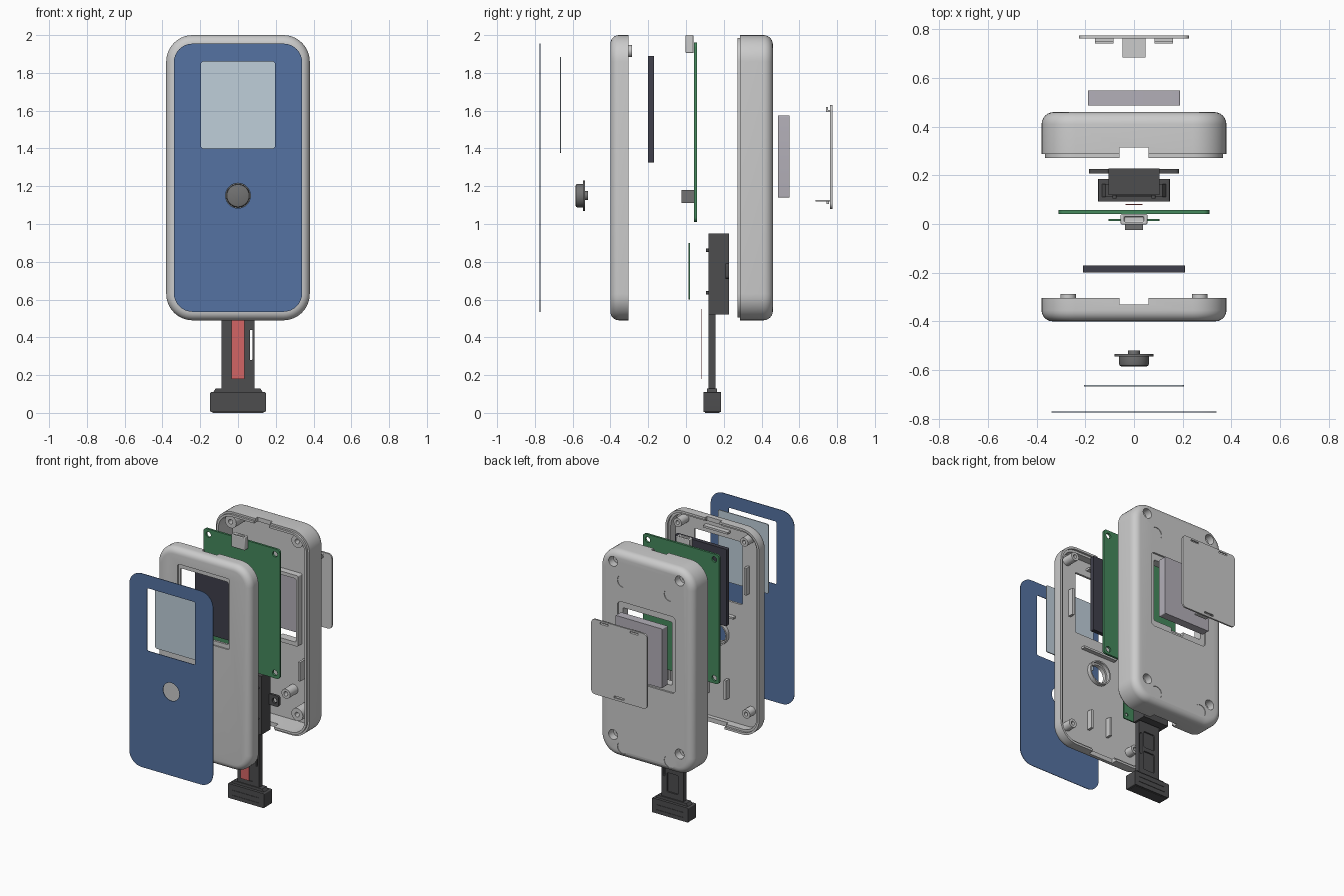
import bpy, bmesh
from math import sin, cos, pi

if "Cube" in bpy.data.objects:
    bpy.data.objects.remove(bpy.data.objects["Cube"])

def mat(name, r, g, b):
    m = bpy.data.materials.new(name)
    m.diffuse_color = (r, g, b, 1)
    m.use_nodes = True
    m.node_tree.nodes["Principled BSDF"].inputs["Base Color"].default_value = m.diffuse_color
    return m

BLUE = mat("blue", .09, .17, .36)
GLASS = mat("pale_glass", .52, .62, .70)
GREEN = mat("green", .06, .25, .11)
DARK = mat("dark_grey", .075, .075, .078)
BUTTON = mat("button_grey", .17, .17, .17)
SCREEN = mat("screen_dark", .05, .05, .07)
CELL = mat("cell_grey", .45, .43, .48)
RED = mat("red", .65, .13, .13)

# ---- helpers: all solids are lofts of rings lying in xz planes ----
def rrect(x0, x1, z0, z1, r, y, n=8):
    if r <= 0:
        return [(x0, y, z0), (x1, y, z0), (x1, y, z1), (x0, y, z1)]
    pts = []
    for k, (cx, cz) in enumerate([(x1-r, z1-r), (x0+r, z1-r), (x0+r, z0+r), (x1-r, z0+r)]):
        for i in range(n + 1):
            a = (k + i / n) * pi / 2
            pts.append((cx + r*cos(a), y, cz + r*sin(a)))
    return pts

def circle(x, z, r, y, n=32):
    return [(x + r*cos(2*pi*i/n), y, z + r*sin(2*pi*i/n)) for i in range(n)]

def loft(name, rings, material=None):
    bm = bmesh.new()
    vs = [[bm.verts.new(p) for p in ring] for ring in rings]
    n = len(vs[0])
    for a, b in zip(vs, vs[1:]):
        for i in range(n):
            bm.faces.new((a[i], a[(i+1) % n], b[(i+1) % n], b[i]))
    bm.faces.new(vs[0])
    bm.faces.new(vs[-1])
    bmesh.ops.recalc_face_normals(bm, faces=bm.faces)
    me = bpy.data.meshes.new(name)
    bm.to_mesh(me)
    bm.free()
    ob = bpy.data.objects.new(name, me)
    bpy.context.collection.objects.link(ob)
    if material:
        me.materials.append(material)
    return ob

def block(name, x0, x1, y0, y1, z0, z1, r=0, material=None):
    return loft(name, [rrect(x0, x1, z0, z1, r, y) for y in (y0, y1)], material)

def rod(name, x, z, r, y0, y1, material=None):
    return loft(name, [circle(x, z, r, y) for y in (y0, y1)], material)

def boolean(ob, other, mode):
    m = ob.modifiers.new(mode, 'BOOLEAN')
    m.operation, m.object, m.solver = mode, other, 'EXACT'
    bpy.context.view_layer.objects.active = ob
    bpy.ops.object.modifier_apply(modifier=m.name)
    bpy.data.objects.remove(other)

def add(ob, *others):
    for o in others:
        boolean(ob, o, 'UNION')

def cut(ob, *others):
    for o in others:
        boolean(ob, o, 'DIFFERENCE')

def case_ring(inset, y):
    return rrect(-.38 + inset, .38 - inset, .49 + inset, 2 - inset, .14 - inset, y, 10)

def edge_round(r, y_face, s):
    """rounded outer edge, from the flat face to the side wall"""
    return [case_ring(r*(1 - sin(a)), y_face + s*r*(1 - cos(a))) for a in [i*pi/12 for i in range(7)]]

SCREWS = [(x, z) for x in (-.27, .27) for z in (.645, 1.915)]

# ---- front label and window lens ----
label = block("front_label", -.34, .34, -.775, -.771, .535, 1.955, .1, BLUE)
cut(label, block("c", -.195, .195, -.8, -.7, 1.4, 1.86, .012), rod("c", 0, 1.15, .066, -.8, -.7))
block("window_lens", -.205, .205, -.668, -.661, 1.375, 1.885, .012, GLASS)

# ---- push button ----
loft("push_button", [circle(0, 1.15, r, y, 40) for r, y in (
    (.052, -.585), (.059, -.582), (.062, -.575), (.062, -.545), (.08, -.545),
    (.08, -.535), (.024, -.535), (.024, -.52))], BUTTON)

# ---- front shell ----
front = loft("front_shell", edge_round(.045, -.40, 1) + [
    case_ring(0, -.305), case_ring(.016, -.305), case_ring(.016, -.32),
    case_ring(.032, -.32), case_ring(.032, -.375)])
for x, z in SCREWS:
    end = -.287 if z > 1 else -.31
    add(front, rod("boss", x, z, .032, -.38, end))
    cut(front, rod("c", x, z, .014, -.365, -.2))
add(front, rod("button_collar", 0, 1.15, .088, -.38, -.345),
    block("rib", -.1, .1, -.38, -.34, 1.905, 1.92),
    block("rib", -.14, .14, -.38, -.345, 1.29, 1.305))
for s in (-1, 1):
    add(front, block("rib", s*.245-.009, s*.245+.009, -.38, -.335, 1.5, 1.7),
        block("rib", s*.08-.009, s*.08+.009, -.38, -.335, .69, .83))
cut(front, block("c", -.21, .21, -.5, -.391, 1.37, 1.89, .015),
    block("c", -.195, .195, -.5, -.3, 1.4, 1.86, .01),
    rod("c", 0, 1.15, .066, -.5, -.3), rod("c", 0, 1.15, .078, -.372, -.3),
    block("c", -.06, .06, -.33, -.2, 1.93, 2.1),
    block("c", -.1, .1, -.345, -.2, .4, .55))

# ---- display module ----
block("display_module", -.21, .21, -.2, -.17, 1.325, 1.89, .006, SCREEN)

# ---- main circuit board with socket and switch ----
board = block("main_board", -.31, .31, .042, .058, 1.01, 1.96, .025, GREEN)
cut(board, *[rod("c", x, z, .02, 0, .1) for x in (-.27, .27) for z in (1.05, 1.92)])
socket = block("charging_socket", -.055, .055, -.002, .041, 1.905, 2, 0)
bev = socket.modifiers.new("Bevel", 'BEVEL')
bev.width, bev.segments = .01, 2
cut(socket, block("c", -.04, .04, .008, .03, 1.93, 2.1))
block("board_switch", -.036, .036, -.024, .042, 1.11, 1.18, 0, BUTTON)

# ---- contact board and test strip ----
small = block("contact_board", -.105, .105, .012, .021, .6, .9, .008, GREEN)
cut(small, *[rod("c", x, z, .011, 0, .1) for x in (-.08, .08) for z in (.635, .86)])
block("test_strip", -.035, .035, .079, .082, .18, .55, 0, RED)

# ---- strip holder: hollow housing with screw ears and pins ----
holder = block("strip_holder", -.105, .105, .12, .228, .52, .95, 0, DARK)
for s in (-1, 1):
    x0, x1 = sorted((s*.1, s*.185))
    ear = block("ear", x0, x1, .208, .2265, .71, .79, .015)
    add(holder, ear)
    cut(holder, rod("c", s*.15, .75, .018, .1, .3))
    add(holder, *[rod("pin", s*.08, z, .009, .105, .13) for z in (.635, .86)])
cut(holder, block("c", -.09, .09, .128, .17, .4, .91),
    block("c", -.075, .075, .2, .3, .58, .69, .01))

# ---- slide carrier with grip ----
slide = block("strip_slide", -.088, .088, .118, .156, .12, .9, 0, DARK)
cut(slide, block("c", .063, .077, .0, .3, .28, .44, .005),
    block("c", -.045, .045, .146, .3, .17, .31, .008),
    block("c", -.045, .045, .146, .3, .34, .46, .008),
    block("c", -.036, .036, .0, .122, .16, .95))
grip = block("slide_grip", -.147, .147, .092, .185, .004, .11, .006, DARK)
add(grip, block("base", -.135, .135, .1, .177, 0, .02))
add(grip, loft("taper", [[(-w, y, .105), (w, y, .105), (w-.018, y, .13), (-w+.018, y, .13)]
                         for w, y in ((.135, .112), (.135, .165))]))
for z in (.035, .072):
    for y in (.09, .187):
        cut(grip, block("c", -.11, .11, y-.005, y+.005, z-.004, z+.004))

# ---- back shell ----
back = loft("back_shell", edge_round(.05, .46, -1) + [
    case_ring(0, .287), case_ring(.014, .287), case_ring(.014, .272),
    case_ring(.03, .272), case_ring(.034, .432)])
add(back, block("battery_frame", -.218, .218, .385, .44, 1.095, 1.615, .01))
for x, z in SCREWS:
    add(back, rod("boss", x, z, .046, .30, .44))
    cut(back, rod("c", x, z, .036, .405, .5), rod("c", x, z, .017, .2, .5))
for s in (-1, 1):
    for z in (.57, 1.79):
        cut(back, rod("foot_mark", s*.19, z, .045, .456, .5))
    add(back, rod("boss", s*.15, .75, .035, .34, .44))
    cut(back, rod("c", s*.15, .75, .016, .2, .42))
    add(back, block("rib", s*.245-.008, s*.245+.008, .36, .44, .86, 1.0))
cut(back, block("c", -.235, .235, .447, .6, 1.075, 1.637, .03),
    block("c", -.2, .2, .2, .6, 1.125, 1.59, .01),
    block("c", -.05, .05, .42, .5, 1.095, 1.13),
    block("c", -.06, .06, .2, .315, 1.93, 2.1),
    block("c", -.1, .1, .2, .325, .4, .55))

# ---- battery and its cover ----
block("battery", -.19, .19, .487, .548, 1.14, 1.575, .006, CELL)
cover = block("battery_cover", -.227, .227, .763, .775, 1.08, 1.63, .03)
for s in (-1, 1):
    x0, x1 = s*.122-.038, s*.122+.038
    add(cover, block("hook", x0, x1, .742, .768, 1.592, 1.603),
        block("hook_tip", x0, x1, .742, .752, 1.6, 1.62))
    cut(cover, block("c", x0+.005, x1-.005, .7, .8, 1.606, 1.618))
add(cover, block("latch", -.048, .048, .685, .768, 1.118, 1.127),
    block("latch_tip", -.03, .03, .745, .757, 1.105, 1.12))
cut(cover, block("c", -.04, .04, .76, .8, 1.096, 1.11))

# ---- smooth shading with sharp edges kept ----
for ob in list(bpy.context.scene.objects):
    bpy.ops.object.select_all(action='DESELECT')
    ob.select_set(True)
    bpy.context.view_layer.objects.active = ob
    bpy.ops.object.shade_smooth_by_angle()
